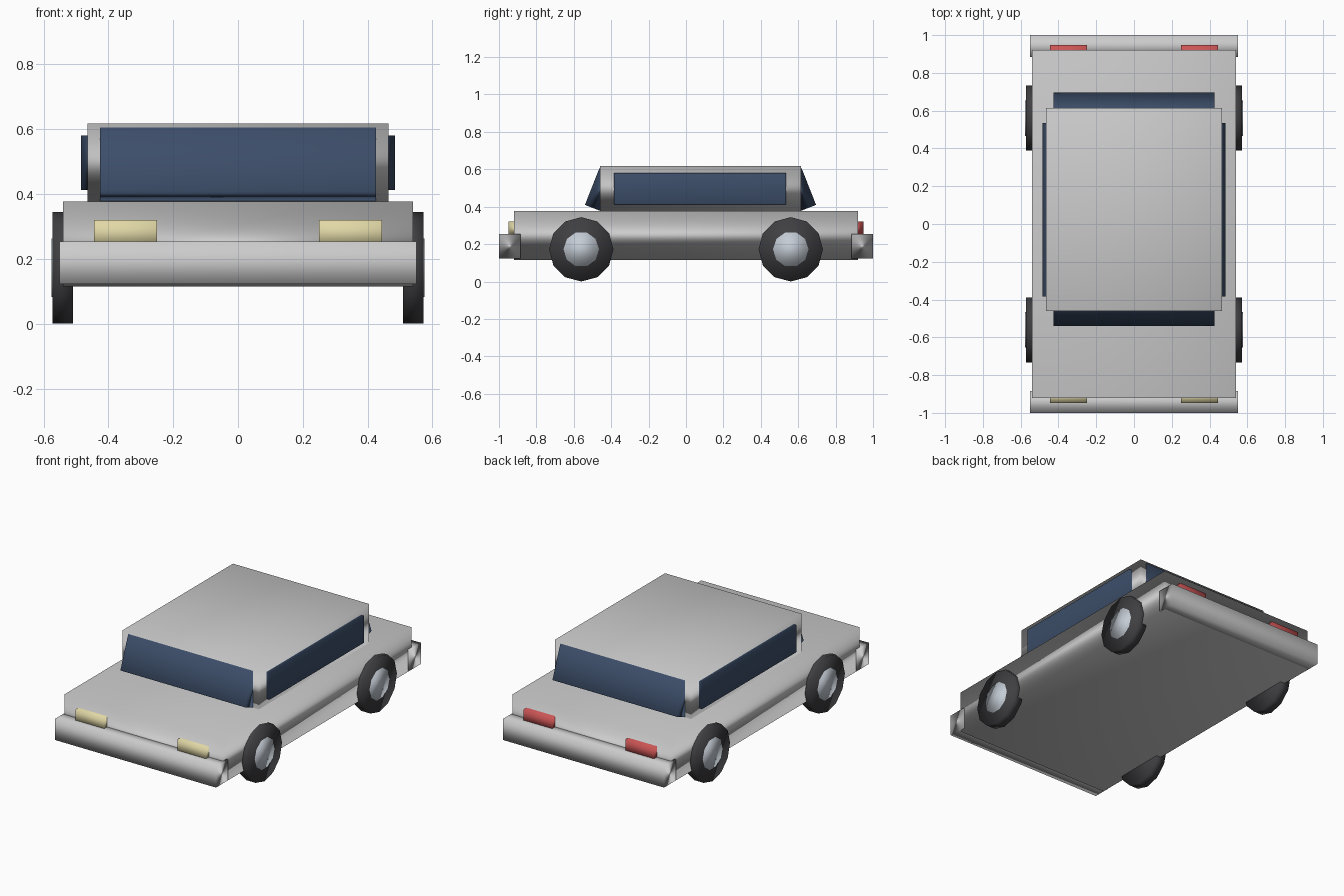
import bpy
from math import pi, radians

if "Cube" in bpy.data.objects:
    bpy.data.objects.remove(bpy.data.objects["Cube"])


def material(name, rgb):
    m = bpy.data.materials.new(name)
    m.diffuse_color = (*rgb, 1)
    m.use_nodes = True
    m.node_tree.nodes["Principled BSDF"].inputs["Base Color"].default_value = m.diffuse_color
    return m


GLASS = material("dark_glass", (0.045, 0.075, 0.14))
RUBBER = material("rubber", (0.05, 0.05, 0.055))
HUB = material("hub_metal", (0.55, 0.6, 0.66))
LAMP = material("lamp_yellow", (0.75, 0.68, 0.38))
RED = material("lamp_red", (0.6, 0.09, 0.09))


def finish(name, mat):
    ob = bpy.context.object
    ob.name = name
    if mat:
        ob.data.materials.append(mat)
    bpy.ops.object.shade_smooth()
    return ob


def box(name, x, y, z, mat=None, tilt=0):
    """Box from (min, max) ranges, optionally tilted about x."""
    ranges = (x, y, z)
    bpy.ops.mesh.primitive_cube_add(size=1, location=[(a + b) / 2 for a, b in ranges])
    bpy.context.object.scale = [b - a for a, b in ranges]
    bpy.context.object.rotation_euler.x = tilt
    return finish(name, mat)


def disc(name, x, y, z, radius, width, sides, mat):
    bpy.ops.mesh.primitive_cylinder_add(vertices=sides, radius=radius, depth=width,
                                        location=(x, y, z), rotation=(0, pi / 2, 0))
    return finish(name, mat)


# Body and cabin
box("body", (-0.54, 0.54), (-0.92, 0.92), (0.115, 0.377))
box("cabin", (-0.465, 0.465), (-0.46, 0.615), (0.37, 0.617))

# Sloping front and rear windows
box("windscreen", (-0.425, 0.425), (-0.505, -0.415), (0.386, 0.596), GLASS, radians(-21.5))
box("rear_window", (-0.425, 0.425), (0.57, 0.66), (0.386, 0.596), GLASS, radians(21.5))

for end, label in ((-1, "front"), (1, "rear")):
    # Bumpers
    box(label + "_bumper", (-0.55, 0.55), sorted((end * 0.885, end)), (0.123, 0.253))
    for side in (-1, 1):
        # Lamps
        box(label + "_lamp", sorted((side * 0.25, side * 0.445)),
            sorted((end * 0.88, end * 0.948)), (0.24, 0.32), LAMP if end < 0 else RED)
        # Wheels
        disc(label + "_tyre", side * 0.541, end * 0.56, 0.172, 0.172, 0.063, 12, RUBBER)
        disc(label + "_hub", side * 0.544, end * 0.56, 0.172, 0.095, 0.064, 10, HUB)

# Side windows
for side in (-1, 1):
    box("side_window", sorted((side * 0.44, side * 0.485)), (-0.385, 0.535), (0.413, 0.58), GLASS)
